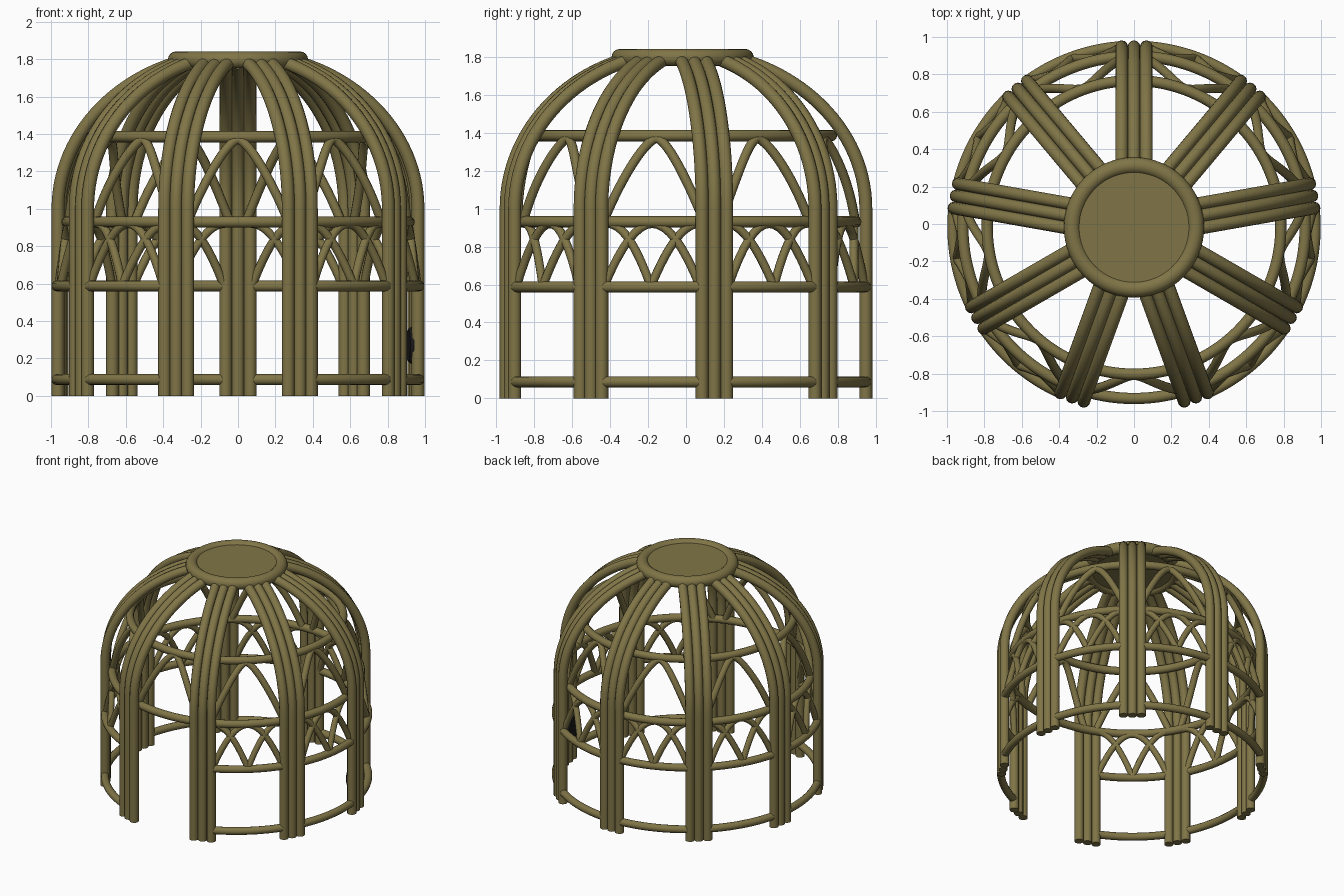
import bpy, math

if "Cube" in bpy.data.objects:
    bpy.data.objects.remove(bpy.data.objects["Cube"])

CY = -0.018            # axis of the dome
N = 9                  # ribs / bays
A, B, Z0 = 0.966, 0.83, 1.0   # rib centreline: half width, rise, spring height


def material(name, rgb):
    m = bpy.data.materials.new(name)
    m.diffuse_color = (*rgb, 1)
    m.use_nodes = True
    m.node_tree.nodes["Principled BSDF"].inputs["Base Color"].default_value = m.diffuse_color
    return m


olive = material("olive_brown", (0.216, 0.178, 0.063))
black = material("black", (0.01, 0.01, 0.01))


def finish(ob, name, mat=olive):
    ob.name = name
    ob.data.materials.clear()
    ob.data.materials.append(mat)
    bpy.ops.object.select_all(action='DESELECT')
    ob.select_set(True)
    bpy.context.view_layer.objects.active = ob
    bpy.ops.object.shade_smooth_by_angle(angle=math.radians(40))


def tubes(name, paths, radius, closed=False, res=4):
    """Round bars along a list of point paths."""
    cu = bpy.data.curves.new(name, 'CURVE')
    cu.dimensions = '3D'
    cu.bevel_depth = radius
    cu.bevel_resolution = res
    cu.use_fill_caps = True
    for pts in paths:
        sp = cu.splines.new('POLY')
        sp.points.add(len(pts) - 1)
        for p, co in zip(sp.points, pts):
            p.co = (*co, 1)
        sp.use_cyclic_u = closed
    ob = bpy.data.objects.new(name, cu)
    bpy.context.collection.objects.link(ob)
    bpy.ops.object.select_all(action='DESELECT')
    ob.select_set(True)
    bpy.context.view_layer.objects.active = ob
    bpy.ops.object.convert(target='MESH')
    finish(bpy.context.view_layer.objects.active, name)


def polar(r, deg, z):
    a = math.radians(deg)
    return (r * math.cos(a), r * math.sin(a) + CY, z)


def arc(r, a0, a1, z, n=16):
    return [polar(r, a0 + (a1 - a0) * i / n, z) for i in range(n + 1)]


rib_angles = [90 + 360 / N * i for i in range(N)]
bays = [-90 + 360 / N * i for i in range(N)]   # first bay is the doorway

# Ribs: three parallel bars each, straight then curving in to the crown
profile = [(A, 0.0), (A, 0.5)]
end = math.acos(0.33 / A)
profile += [(A * math.cos(end * i / 24), Z0 + B * math.sin(end * i / 24)) for i in range(25)]
for k, deg in enumerate(rib_angles):
    a = math.radians(deg)
    paths = []
    for off in (-0.066, 0, 0.066):
        paths.append([(r * math.cos(a) - off * math.sin(a),
                       r * math.sin(a) + off * math.cos(a) + CY, z) for r, z in profile])
    tubes(f"rib_{k + 1}", paths, 0.034)

# Hoops: two full inner hoops, two broken by the doorway
tubes("middle_hoop", [arc(0.915, 0, 357.5, 0.93, 143)], 0.03, True)
tubes("upper_hoop", [arc(0.785, 0, 357.5, 1.385, 143)], 0.03, True)
for name, z in (("base_rail", 0.087), ("waist_rail", 0.588)):
    tubes(name, [arc(0.969, b - 15.5, b + 15.5, z) for b in bays[1:]], 0.029)

# Lower lattice: a full arch crossed by two half arches in every closed bay
W = 15.5


def lower(b, t, h):
    return polar(0.962 - 0.05 * h, b + W * t, 0.59 + 0.33 * h)


S = [i / 16 for i in range(17)]
lattice = []
for b in bays[1:]:
    lattice.append([lower(b, 2 * s - 1, 1 - (2 * s - 1) ** 2) for s in S])
    for side in (-1, 1):
        lattice.append([lower(b, side * s, 1 - (1 - s) ** 2) for s in S])
tubes("lower_lattice", lattice, 0.023, res=3)


# Upper arches: one per bay, leaning in with the dome
def upper(b, t):
    h = 1 - abs(t) ** 1.6
    z = 0.94 + 0.43 * h
    d = max(0, z - Z0) / B
    r_dome = A * math.sqrt(1 - d * d) - 0.055 - 0.015 * h
    r_flat = 0.91 - 0.125 * h
    return polar((r_dome + r_flat) / 2, b + 17 * t, z)


tubes("upper_arches", [[upper(b, i / 12 - 1) for i in range(25)] for b in bays], 0.025, res=3)

# Crown: ring and flat cap
bpy.ops.mesh.primitive_torus_add(major_radius=0.33, minor_radius=0.045, major_segments=64,
                                 minor_segments=16, location=(0, CY, 1.797))
finish(bpy.context.object, "crown_ring")
bpy.ops.mesh.primitive_cylinder_add(vertices=64, radius=0.315, depth=0.05, location=(0, CY, 1.797))
finish(bpy.context.object, "crown_cap")

# Small black bevelled plate on the inner face of the right-hand rib
bpy.ops.mesh.primitive_cone_add(vertices=32, radius1=0.085, radius2=0.105, depth=0.02,
                                location=polar(0.933, 10, 0.27),
                                rotation=(0, math.pi / 2, math.radians(10)))
bpy.context.object.scale = (1, 0.89, 1)
finish(bpy.context.object, "inner_plate", black)
